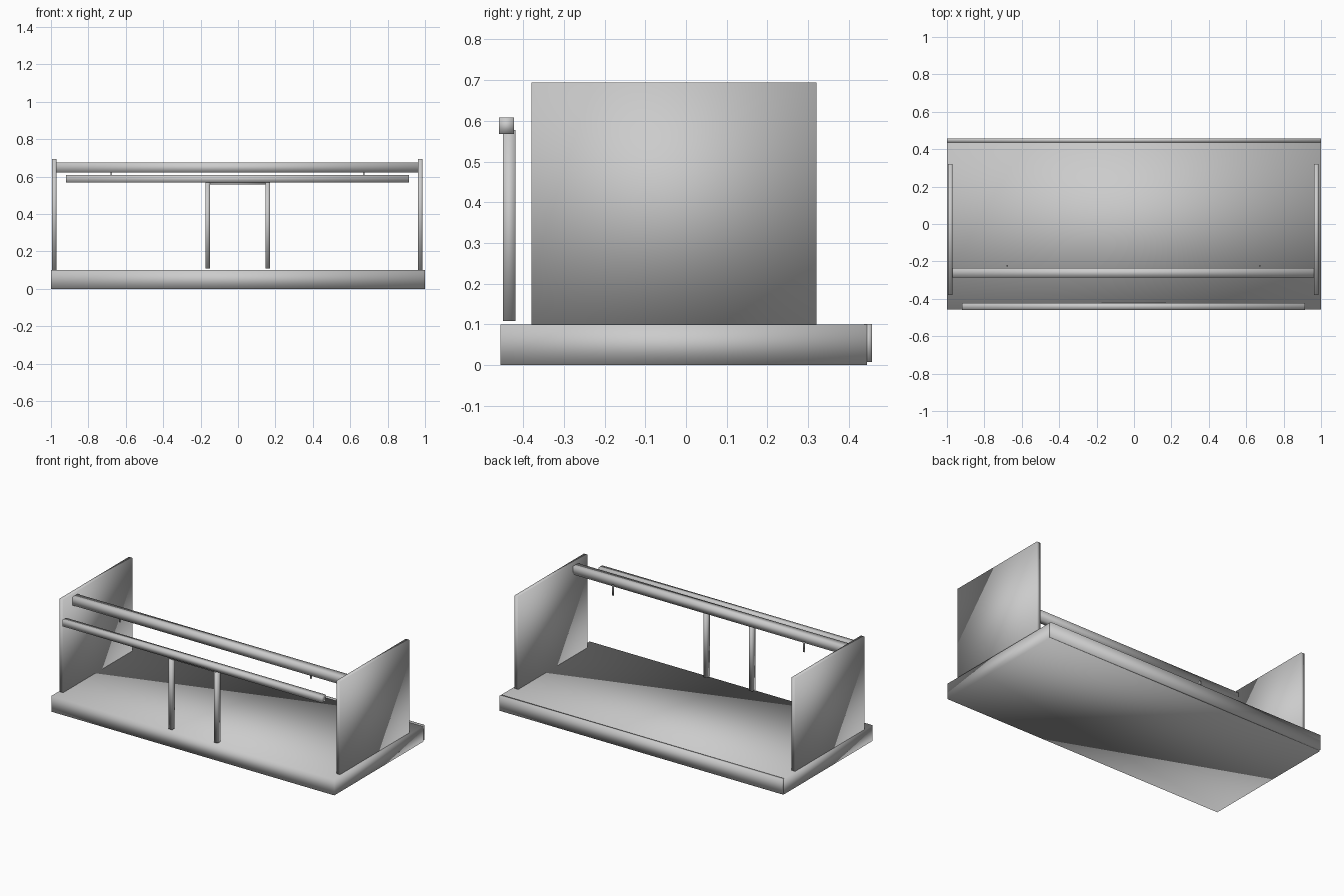
import bpy
import bmesh

if "Cube" in bpy.data.objects:
    bpy.data.objects.remove(bpy.data.objects["Cube"])

grey = bpy.data.materials.new("plain grey")
grey.diffuse_color = (0.6, 0.6, 0.6, 1)
grey.use_nodes = True
grey.node_tree.nodes["Principled BSDF"].inputs["Base Color"].default_value = grey.diffuse_color


def box(name, x, y, z):
    """Softly shaded box from (min, max) pairs on each axis."""
    bm = bmesh.new()
    bmesh.ops.create_cube(bm, size=1)
    for v in bm.verts:
        v.co = [(lo + hi) / 2 + c * (hi - lo) for c, (lo, hi) in zip(v.co, (x, y, z))]
    for f in bm.faces:
        f.smooth = True
    mesh = bpy.data.meshes.new(name)
    bm.to_mesh(mesh)
    bm.free()
    mesh.materials.append(grey)
    obj = bpy.data.objects.new(name, mesh)
    bpy.context.collection.objects.link(obj)
    return obj


# Base slab and the trim strip along its back edge
box("base", (-1, 1), (-0.456, 0.445), (0, 0.1))
box("back_trim", (-0.999, 0.999), (0.437, 0.457), (0.007, 0.101))

# Upright panels at both ends
box("left_panel", (-0.995, -0.97), (-0.38, 0.32), (0.1, 0.694))
box("right_panel", (0.962, 0.987), (-0.38, 0.32), (0.1, 0.694))

# Beam spanning the panels
box("top_beam", (-0.97, 0.962), (-0.285, -0.235), (0.622, 0.675))

# Thin pegs hanging behind the beam
for side, x in (("left", -0.677), ("right", 0.672)):
    box(side + "_peg", (x - 0.004, x + 0.004), (-0.228, -0.22), (0.57, 0.637))

# Front rail on two posts joined by a thin plate
box("front_rail", (-0.92, 0.914), (-0.459, -0.422), (0.568, 0.608))
for side, x in (("left", -0.163), ("right", 0.158)):
    box(side + "_post", (x - 0.012, x + 0.012), (-0.449, -0.419), (0.108, 0.576))
box("post_plate", (-0.175, 0.17), (-0.449, -0.419), (0.557, 0.577))
